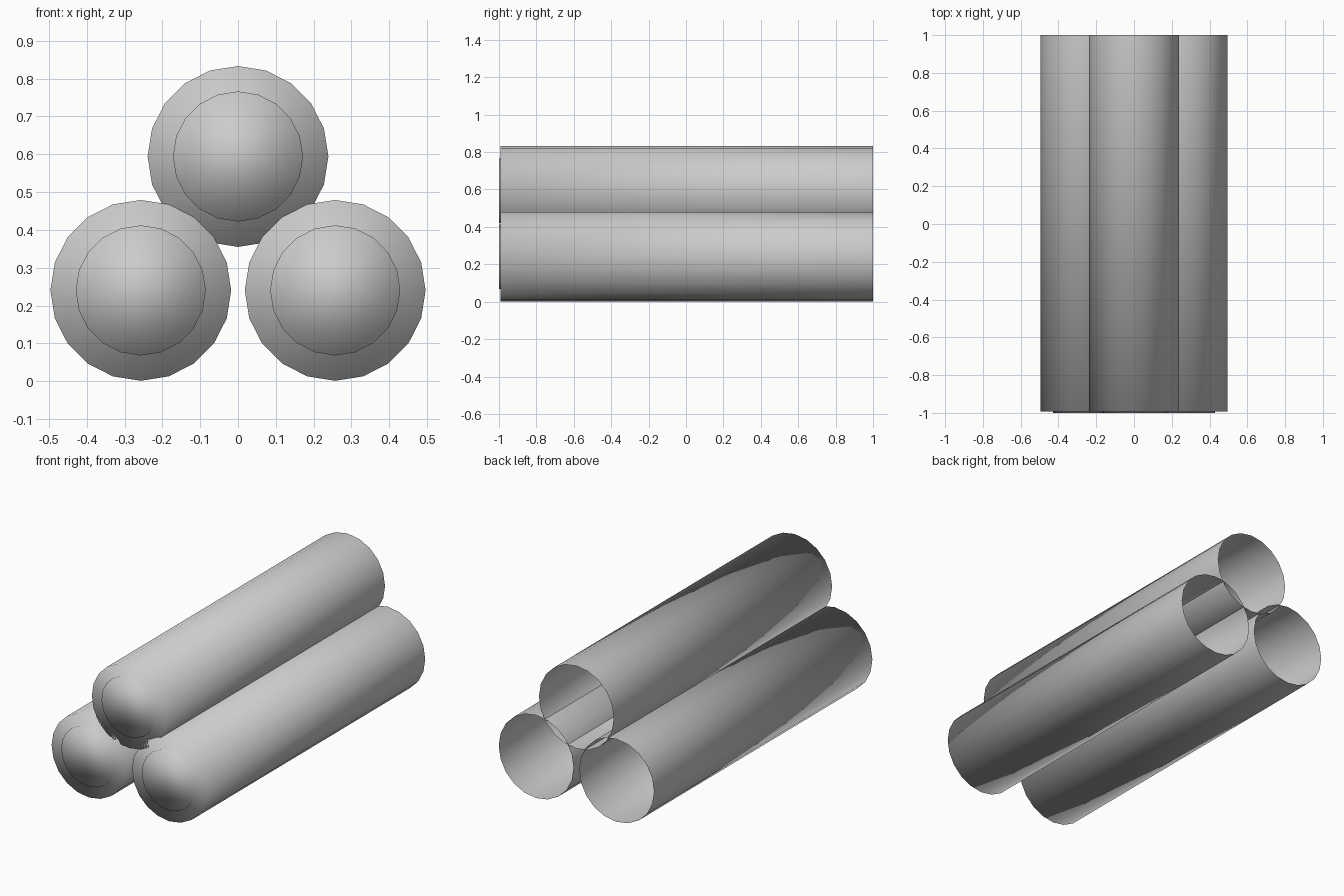
import bpy, bmesh
from math import cos, sin, pi

if "Cube" in bpy.data.objects:
    bpy.data.objects.remove(bpy.data.objects["Cube"])

SIDES = 20


def tube(name, x, z):
    # Profile from the open back end to the raised front disc: (radius, y)
    profile = [(0.239, 1.0), (0.239, -0.992), (0.172, -0.992), (0.172, -1.0)]
    bm = bmesh.new()
    rings = []
    for r, y in profile:
        rings.append([bm.verts.new((r * cos(2 * pi * i / SIDES), y,
                                    r * sin(2 * pi * i / SIDES)))
                      for i in range(SIDES)])
    # Walls
    for a, b in zip(rings, rings[1:]):
        for i in range(SIDES):
            j = (i + 1) % SIDES
            bm.faces.new((a[i], a[j], b[j], b[i]))
    # Front disc
    bm.faces.new(rings[-1])
    bmesh.ops.recalc_face_normals(bm, faces=bm.faces)
    # Make sure the normals point outwards (front disc faces -y)
    bm.faces.ensure_lookup_table()
    if bm.faces[-1].normal.y > 0:
        bmesh.ops.reverse_faces(bm, faces=bm.faces)
    for f in bm.faces:
        f.smooth = True
    mesh = bpy.data.meshes.new(name)
    bm.to_mesh(mesh)
    bm.free()
    ob = bpy.data.objects.new(name, mesh)
    ob.location = (x, 0, z)
    bpy.context.collection.objects.link(ob)
    return ob


# Two tubes side by side with a third resting on top
tube("left_tube", -0.257, 0.24)
tube("right_tube", 0.257, 0.24)
tube("top_tube", 0.0, 0.594)
